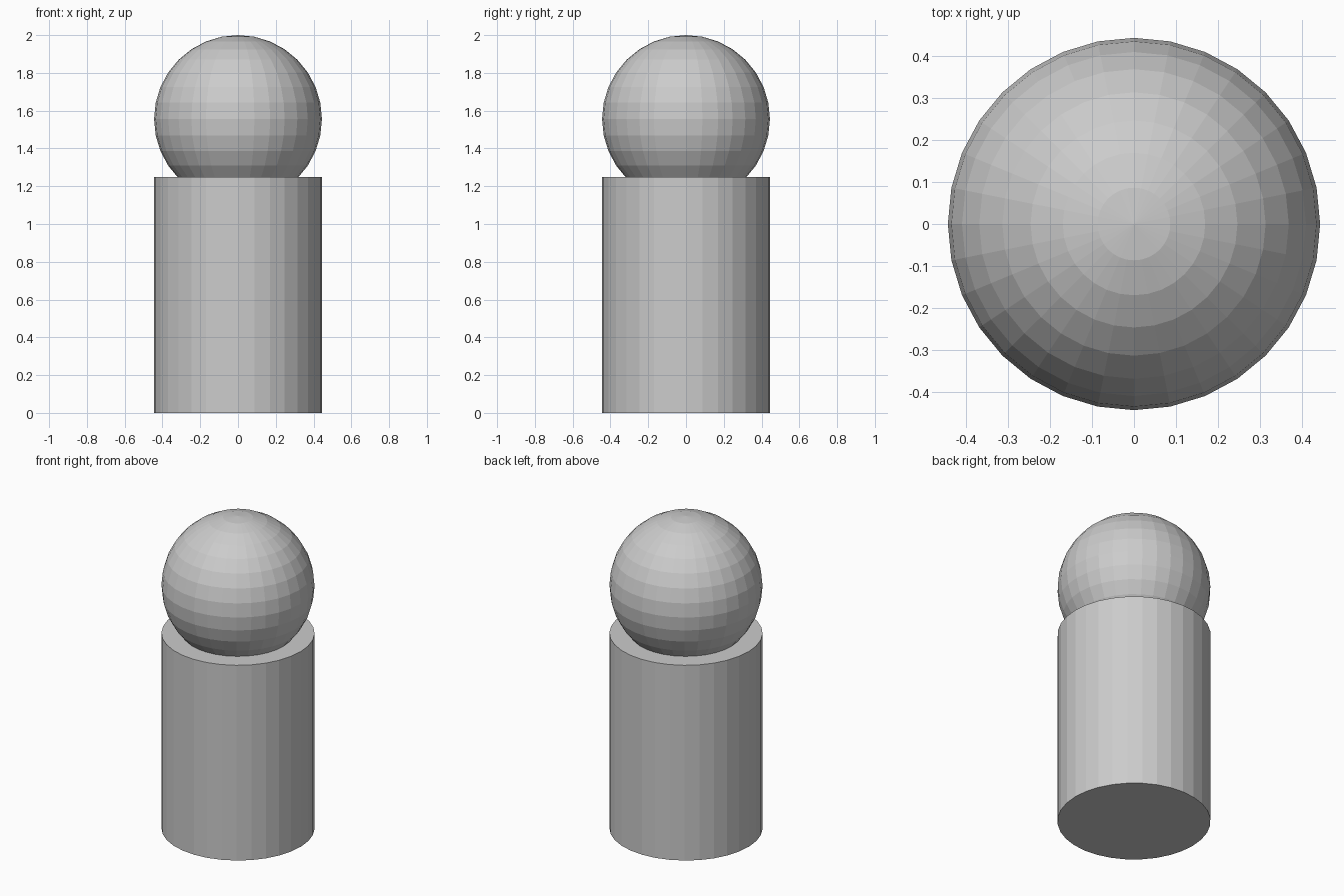
import bpy

if "Cube" in bpy.data.objects:
    bpy.data.objects.remove(bpy.data.objects["Cube"])

RADIUS = 0.4444
BODY_HEIGHT = 1.25
TOTAL_HEIGHT = 2.0

# Cylindrical body standing on the ground
bpy.ops.mesh.primitive_cylinder_add(
    vertices=32, radius=RADIUS, depth=BODY_HEIGHT,
    location=(0, 0, BODY_HEIGHT / 2))
bpy.context.object.name = "body"

# Faceted ball head, sunk slightly into the body
bpy.ops.mesh.primitive_uv_sphere_add(
    segments=32, ring_count=16, radius=RADIUS,
    location=(0, 0, TOTAL_HEIGHT - RADIUS))
bpy.context.object.name = "head"
